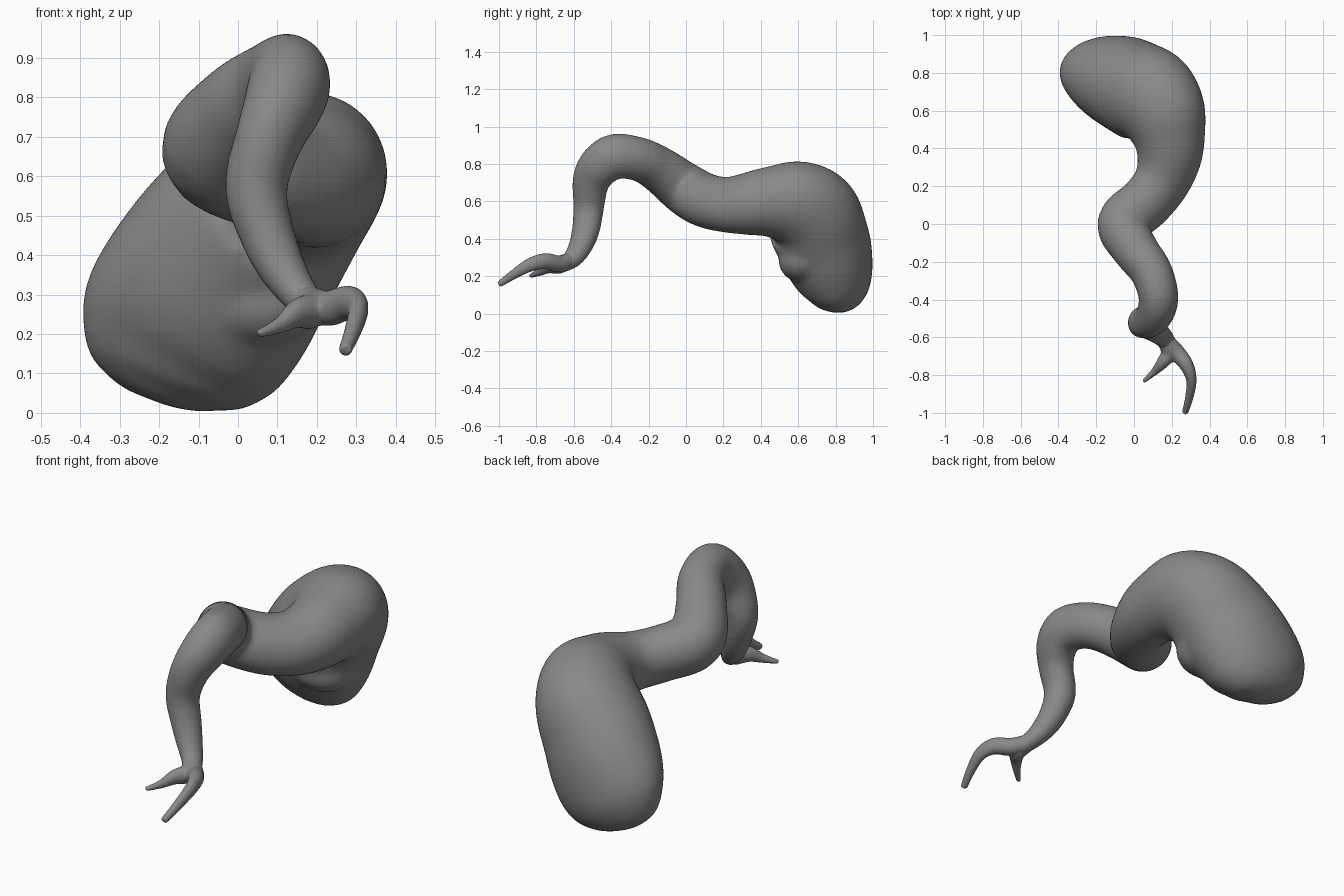
import bpy, bmesh, math
from mathutils import Vector

# Smooth interpolation through control stations
def spline(pts, n):
    out = []
    for i in range(len(pts) - 1):
        p = [pts[max(0, min(len(pts) - 1, i + k))] for k in (-1, 0, 1, 2)]
        for s in range(n):
            t = s / n
            out.append([0.5 * (2*b + (c - a)*t + (2*a - 5*b + 4*c - d)*t*t
                        + (3*b - a - 3*c + d)*t**3) for a, b, c, d in zip(*p)])
    return out + [list(pts[-1])]

# Elliptical tube: stations are x, y, z, half width, half depth
def sweep(bm, stations, side, n=5, seg=40):
    st = spline(stations, n)
    cs = [Vector(s[:3]) for s in st]
    w, rings = Vector(side), []
    for i, s in enumerate(st):
        t = (cs[min(i + 1, len(cs) - 1)] - cs[max(i - 1, 0)]).normalized()
        w = (w - t * w.dot(t)).normalized()
        d = t.cross(w)
        rings.append([bm.verts.new(cs[i] + w * s[3] * math.cos(a) + d * s[4] * math.sin(a))
                      for a in (2 * math.pi * k / seg for k in range(seg))])
    for r, q in zip(rings, rings[1:]):
        for k in range(seg):
            j = (k + 1) % seg
            bm.faces.new((r[k], r[j], q[j], q[k]))
    bm.faces.new(rings[0][::-1])
    bm.faces.new(rings[-1])

mat = bpy.data.materials.new("dark_grey")
mat.diffuse_color = (.25, .25, .25, 1)

# Fuse overlapping tubes into one soft skin
def fused(name, tubes, voxel, smooth):
    bm = bmesh.new()
    for stations, side in tubes:
        sweep(bm, stations, side)
    bmesh.ops.recalc_face_normals(bm, faces=bm.faces)
    me = bpy.data.meshes.new(name)
    bm.to_mesh(me)
    bm.free()
    me.materials.append(mat)
    ob = bpy.data.objects.new(name, me)
    bpy.context.collection.objects.link(ob)
    rm = ob.modifiers.new("fuse", 'REMESH')
    rm.mode = 'VOXEL'
    rm.voxel_size = voxel
    rm.use_smooth_shade = True
    sm = ob.modifiers.new("soften", 'SMOOTH')
    sm.factor = 0.5
    sm.iterations = smooth

# Bulb, winding body and drooping neck
body = [(-.225, .81, .035, .06, .04), (-.217, .81, .055, .14, .09),
        (-.195, .81, .105, .22, .15), (-.148, .80, .19, .275, .20),
        (-.08, .765, .295, .288, .238), (0, .72, .42, .275, .255),
        (.09, .665, .53, .25, .265), (.155, .57, .587, .22, .245),
        (.188, .44, .597, .188, .19), (.183, .33, .587, .172, .165),
        (.145, .22, .583, .158, .14), (.06, .11, .603, .15, .135),
        (-.058, 0, .663, .142, .138), (.01, -.14, .768, .125, .122),
        (.09, -.25, .825, .118, .112), (.13, -.38, .84, .122, .106),
        (.115, -.465, .785, .115, .10), (.08, -.51, .70, .102, .085),
        (.045, -.52, .57, .084, .08), (.075, -.535, .45, .077, .07),
        (.11, -.56, .37, .068, .062), (.155, -.60, .30, .057, .05),
        (.195, -.655, .262, .045, .042), (.205, -.68, .26, .03, .03)]

# Broad fold swelling out beneath the bulb
fold = [(-.20, .72, .27, .05, .05), (-.12, .67, .275, .09, .10),
        (0, .625, .285, .115, .12), (.09, .62, .285, .115, .12),
        (.15, .655, .30, .09, .09), (.18, .69, .31, .05, .05)]
fused("winding_body", [(body, (.83, 0, -.55)), (fold, (0, 0, 1))], .012, 24)

# Two curved prongs at the end
prong_a = [(.165, -.615, .287, .042, .042), (.185, -.68, .26, .047, .042),
           (.15, -.735, .252, .038, .032), (.105, -.785, .222, .022, .019),
           (.050, -.834, .20, .011, .011)]
prong_b = [(.165, -.615, .285, .042, .042), (.225, -.68, .265, .045, .045),
           (.28, -.75, .28, .043, .037), (.304, -.83, .262, .037, .027),
           (.292, -.92, .21, .026, .022), (.27, -1.0, .155, .017, .017)]
fused("forked_tip", [(prong_a, (0, 0, 1)), (prong_b, (0, 0, 1))], .007, 5)
